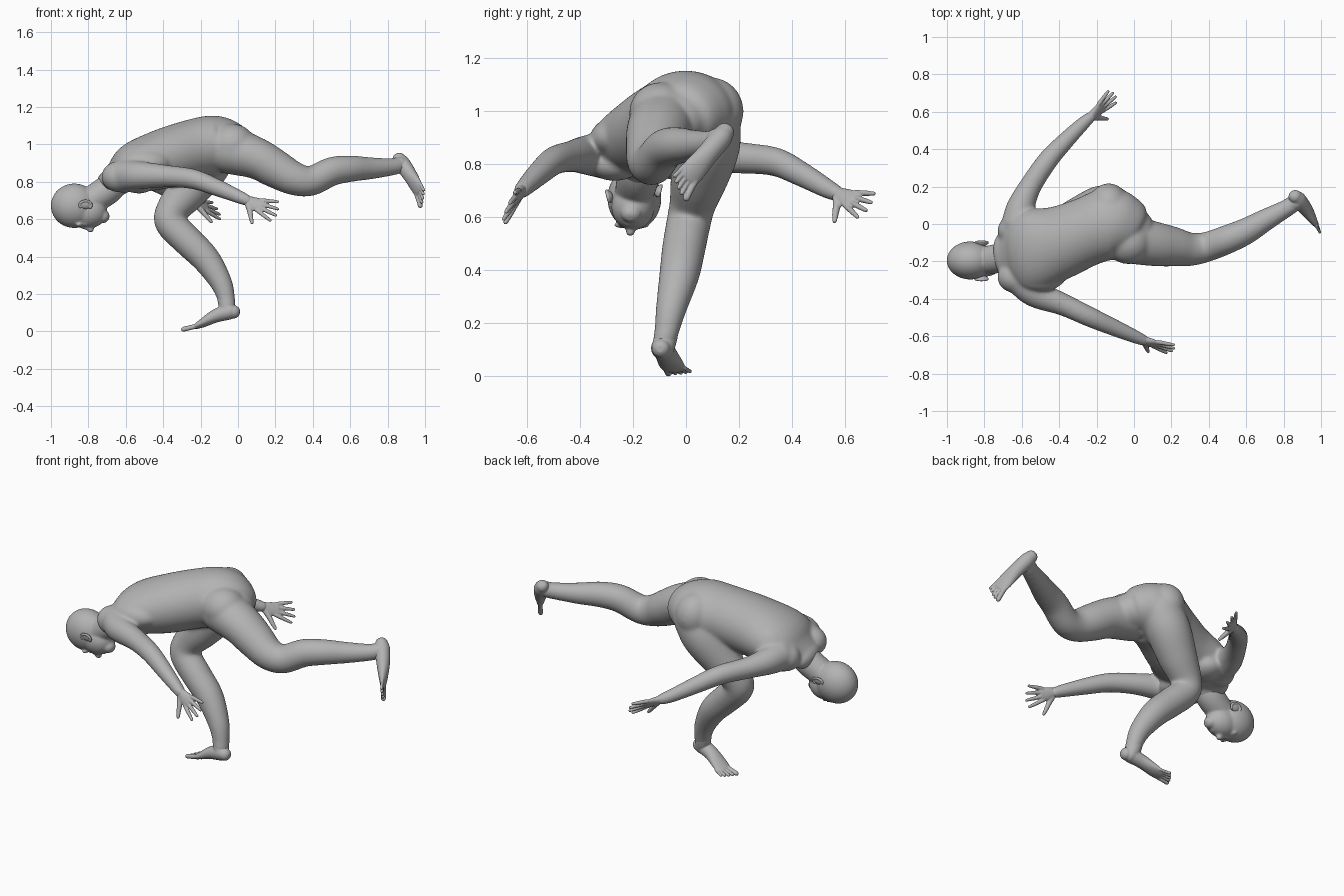
import bpy, bmesh
from math import sin, cos, pi
from mathutils import Vector, Matrix

old = bpy.data.objects.get("Cube")
if old:
    bpy.data.objects.remove(old)

# One plain clay colour
clay = bpy.data.materials.new("clay_grey")
clay.use_nodes = True
clay.diffuse_color = (0.45, 0.45, 0.45, 1)
bsdf = next(n for n in clay.node_tree.nodes if n.type == 'BSDF_PRINCIPLED')
bsdf.inputs["Base Color"].default_value = (0.45, 0.45, 0.45, 1)
bsdf.inputs["Roughness"].default_value = 0.6


def spline(stations, steps=5):
    """Catmull-Rom through stations of any length."""
    pts = [Vector(s) for s in stations]
    pts = [2 * pts[0] - pts[1]] + pts + [2 * pts[-1] - pts[-2]]
    out = []
    for a, b, c, d in zip(pts, pts[1:], pts[2:], pts[3:]):
        for i in range(steps):
            t = i / steps
            out.append(0.5 * (2 * b + (c - a) * t + (2 * a - 5 * b + 4 * c - d) * t * t
                              + (3 * b - a - 3 * c + d) * t ** 3))
    return out + [pts[-2]]


def loft(bm, stations, side=(0, 1, 0), sides=36):
    """Rounded tube; each station is x, y, z, half width[, half depth]."""
    rows = spline([tuple(s) + ((s[3],) if len(s) == 4 else ()) for s in stations])
    path = [Vector(r[:3]) for r in rows]
    rings = []
    last = len(path) - 1
    for i, p in enumerate(path):
        t = (path[min(i + 1, last)] - path[max(i - 1, 0)]).normalized()
        u = Vector(side)
        u = (u - t * u.dot(t)).normalized()
        v = t.cross(u)
        w, h = rows[i][3], rows[i][4]
        # end rings shrink along a quarter circle to round the tips
        caps = [(0, 1)]
        if i in (0, last):
            caps = [(sin(k * pi / 8), cos(k * pi / 8)) for k in range(4)]
            caps = [(-a, b) for a, b in reversed(caps)] if i == 0 else caps
        for along, scale in caps:
            c = p + t * along * min(w, h)
            rings.append([bm.verts.new(c + scale * (u * w * cos(a) + v * h * sin(a)))
                          for a in (2 * pi * k / sides for k in range(sides))])
    for r, q in zip(rings, rings[1:]):
        for k in range(sides):
            n = (k + 1) % sides
            bm.faces.new((r[k], r[n], q[n], q[k]))
    bm.faces.new(rings[0][::-1])
    bm.faces.new(rings[-1])


def blob(bm, centre, radii, turn=None):
    m = Matrix.Translation(centre) @ (turn or Matrix()) @ Matrix.Diagonal((*radii, 1))
    bmesh.ops.create_uvsphere(bm, u_segments=32, v_segments=18, radius=1, matrix=m)


def finish(bm, name, voxel, smooth):
    """Fuse the overlapping volumes into one smooth skin."""
    bmesh.ops.recalc_face_normals(bm, faces=bm.faces)
    mesh = bpy.data.meshes.new(name)
    bm.to_mesh(mesh)
    bm.free()
    mesh.materials.append(clay)
    ob = bpy.data.objects.new(name, mesh)
    bpy.context.collection.objects.link(ob)
    fuse = ob.modifiers.new("fuse", 'REMESH')
    fuse.mode, fuse.voxel_size, fuse.use_smooth_shade = 'VOXEL', voxel, True
    soft = ob.modifiers.new("soften", 'SMOOTH')
    soft.factor, soft.iterations = 0.5, smooth


def hand(name, wrist, direction, thumb_side):
    bm = bmesh.new()
    o, d = Vector(wrist), Vector(direction).normalized()
    s = Vector(thumb_side)
    s = (s - d * s.dot(d)).normalized()
    at = lambda along, across: o + d * along + s * across
    loft(bm, [(*at(-0.03, 0), .027, .025), (*at(0.01, 0), .028, .022),
              (*at(.05, .002), .038, .018), (*at(.088, 0), .037, .013)], s)
    # four fingers in a fan, index nearest the thumb
    for k, length in enumerate((.087, .1, .094, .074)):
        off = .031 - .021 * k
        fan = (1.5 - k) * .017
        loft(bm, [(*at(.078, off), .0115), (*at(.09 + length * .5, off + fan * .6), .0105),
                  (*at(.085 + length, off + fan), .008)], s, 12)
    loft(bm, [(*at(.015, .014), .018), (*at(.045, .05), .015),
              (*at(.07, .085), .012), (*at(.088, .108), .009)], d, 12)
    finish(bm, name, .004, 3)


def foot(name, ankle, sole, side, toe_dir):
    """The big toe is on the negative end of the side vector."""
    bm = bmesh.new()
    u, d = Vector(side).normalized(), Vector(toe_dir).normalized()
    loft(bm, ankle, u)
    loft(bm, sole, u)
    ball = Vector(sole[-1][:3])
    for off, length, r in ((-.034, .06, .0135), (-.010, .06, .009), (.010, .053, .0088),
                           (.029, .044, .0085), (.046, .034, .008)):
        p = ball + u * off * .9
        tip = ball + u * off * 1.12 + d * length
        loft(bm, [(*(p - d * .02), r), (*p.lerp(tip, .6), r), (*tip, r)], u, 12)
    finish(bm, name, .0033, 5)


# Body: trunk and limbs
body = bmesh.new()
loft(body, [(-.69, -.172, .80, .128, .062), (-.635, -.16, .828, .188, .092),
            (-.55, -.14, .877, .222, .136), (-.40, -.10, .922, .197, .16),
            (-.25, -.04, .968, .184, .163), (-.13, .0, .992, .192, .163),
            (-.05, -.015, .988, .168, .142), (-.01, -.04, .975, .13, .11)])
loft(body, [(-.62, -.165, .83, .09), (-.68, -.175, .775, .075), (-.71, -.18, .75, .06)])
# standing leg
loft(body, [(-.12, .085, .965, .12), (-.18, .08, .87, .124), (-.27, .05, .75, .109),
            (-.35, .025, .65, .088), (-.36, .01, .58, .084), (-.27, -.008, .485, .082),
            (-.17, -.025, .385, .076), (-.09, -.055, .26, .059), (-.062, -.073, .17, .047),
            (-.057, -.083, .125, .044)])
# raised leg
loft(body, [(-.04, -.08, .97, .13), (.1, -.105, .925, .12, .111), (.2, -.12, .87, .108, .103),
            (.3, -.135, .818, .09), (.39, -.122, .805, .08), (.5, -.082, .855, .077),
            (.6, -.038, .87, .071), (.7, .02, .872, .06), (.8, .075, .878, .049),
            (.855, .108, .886, .045)])
# arms
loft(body, [(-.61, -.29, .83, .09), (-.53, -.37, .835, .076), (-.38, -.43, .83, .06),
            (-.24, -.495, .815, .054), (-.12, -.548, .772, .047), (0, -.6, .722, .037),
            (.05, -.622, .70, .031)])
loft(body, [(-.62, .0, .84, .09), (-.605, .09, .835, .076), (-.555, .2, .825, .06),
            (-.465, .335, .81, .055), (-.38, .43, .766, .048), (-.28, .53, .71, .038),
            (-.235, .57, .69, .031)])
# buttocks, shoulder blades, chest and shoulders
blob(body, (-.135, .095, 1.0), (.11, .123, .128))
blob(body, (-.03, -.095, .995), (.125, .12, .115))
for y, z in ((-.27, .9), (-.02, .925)):
    blob(body, (-.5, y, z), (.14, .092, .075))
    blob(body, (-.53, y, .80), (.09, .1, .063))
for y in (-.285, -.035):
    blob(body, (-.64, y, .827), (.09, .083, .083))
finish(body, "body", .0075, 24)

# Head and neck, face pointing down and crown to -x
head = bmesh.new()
loft(head, [(-.64, -.168, .81, .07), (-.70, -.18, .755, .079), (-.80, -.195, .69, .074)])
blob(head, (-.875, -.195, .672), (.126, .102, .119))
blob(head, (-.80, -.2, .64), (.1, .082, .088))
loft(head, [(-.80, -.203, .622, .07, .065), (-.74, -.205, .622, .056, .048),
            (-.722, -.207, .615, .04, .036)])
loft(head, [(-.84, -.208, .566, .013), (-.805, -.21, .555, .015), (-.788, -.21, .546, .018)])
blob(head, (-.752, -.21, .578), (.018, .028, .013))
for sy in (-1, 1):
    blob(head, (-.85, -.205 + sy * .035, .571), (.018, .032, .013))
    blob(head, (-.817, -.205 + sy * .033, .573), (.012, .02, .01))
finish(head, "head", .006, 7)

# Ears: a thin shell with a raised rim, set flat on the head
for name, sy in (("left_ear", -1), ("right_ear", 1)):
    ear = bmesh.new()
    tilt = Matrix.Rotation(sy * -.25, 4, 'X')
    centre = Vector((-.815, -.197 + sy * .09, .687 + sy * .01))
    blob(ear, centre, (.031, .012, .023), tilt)
    rim = [centre + tilt.to_3x3() @ Vector((.032 * cos(a), sy * .007, .024 * sin(a)))
           for a in (-.6 + 4.2 * k / 8 for k in range(9))]
    loft(ear, [(*p, .007) for p in rim], (0, 1, 0), 10)
    finish(ear, name, .003, 4)

hand("left_hand", (.045, -.62, .702), (.165, -.053, -.066), (-.4, -.35, -.85))
hand("right_hand", (-.235, .57, .69), (.135, .125, -.052), (.45, -.45, -.8))

foot("standing_foot",
     [(-.07, -.068, .2, .045), (-.06, -.078, .14, .044), (-.05, -.088, .105, .043)],
     [(-.024, -.094, .105, .036), (-.05, -.09, .105, .042), (-.12, -.075, .083, .042, .036),
      (-.19, -.055, .044, .049, .023), (-.225, -.042, .026, .045, .014)],
     (.25, 1, 0), (-1, .22, -.25))
foot("raised_foot",
     [(.79, .07, .878, .045), (.83, .095, .882, .044), (.872, .12, .893, .043)],
     [(.862, .146, .92, .036), (.88, .128, .895, .042), (.92, .078, .835, .042, .036),
      (.953, .03, .778, .048, .023), (.968, .007, .748, .044, .014)],
     (.294, -.637, .686), (.3, -.5, -.8))
